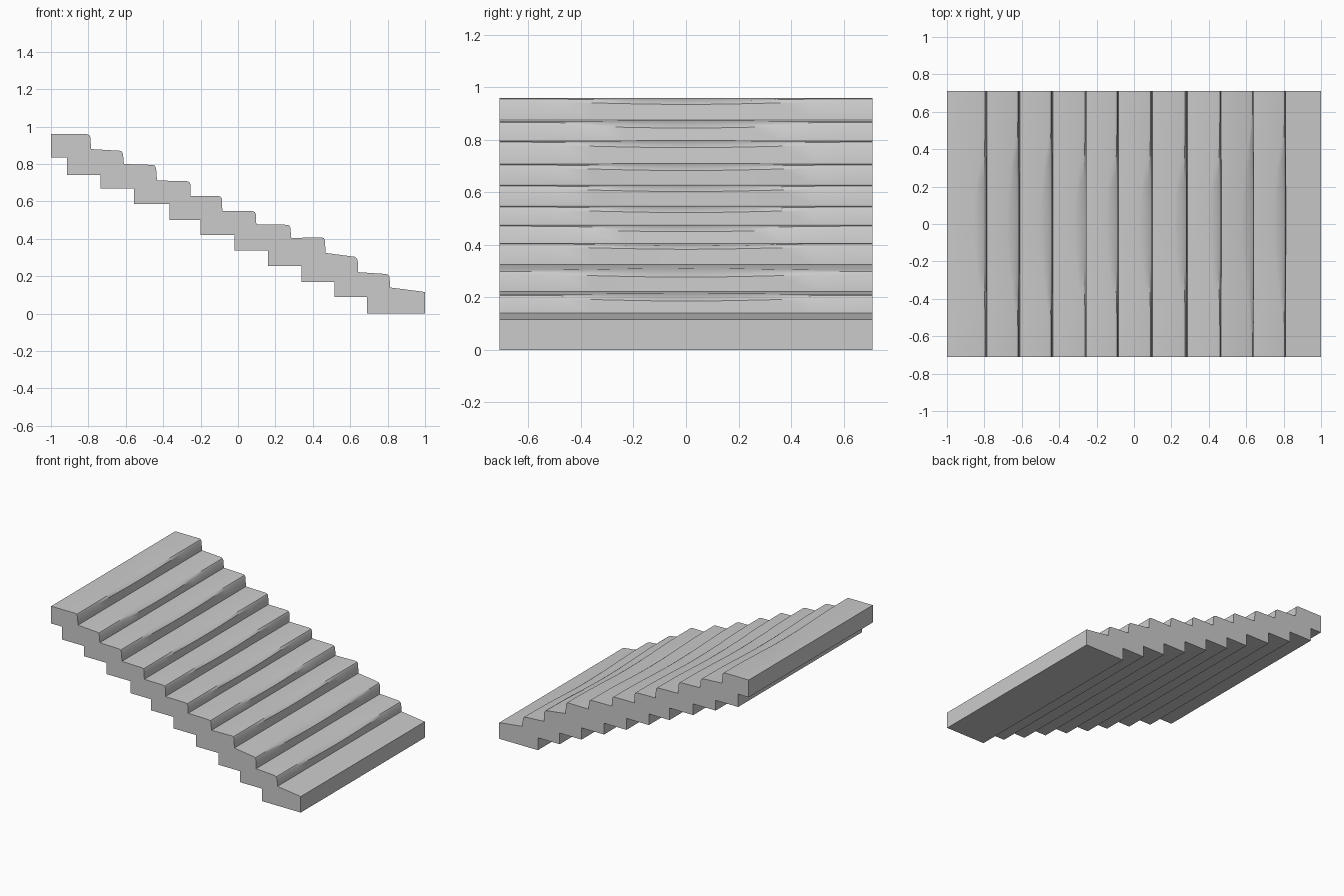
import bpy, bmesh, math

if "Cube" in bpy.data.objects:
    bpy.data.objects.remove(bpy.data.objects["Cube"])

HALF = 0.71
# each tread: back x, back z, nose x, nose z
TREADS = [
    (-1.0, 0.96, -0.79, 0.96), (-0.785, 0.88, -0.615, 0.87), (-0.61, 0.80, -0.438, 0.795),
    (-0.433, 0.712, -0.255, 0.708), (-0.254, 0.63, -0.085, 0.628), (-0.084, 0.55, 0.095, 0.548),
    (0.098, 0.478, 0.28, 0.475), (0.285, 0.405, 0.465, 0.408), (0.468, 0.325, 0.64, 0.302),
    (0.642, 0.222, 0.81, 0.211), (0.814, 0.14, 1.0, 0.116)]
# stepped underside: riser x, soffit z to the right of it
UNDER = [(0.69, 0.0), (0.515, 0.09), (0.34, 0.17), (0.16, 0.255), (-0.02, 0.337),
         (-0.20, 0.42), (-0.365, 0.50), (-0.555, 0.587), (-0.735, 0.668), (-0.915, 0.742),
         (-1.0, 0.835)]


def section(y):
    """Stair outline at depth y; the nosings are worn away towards the middle."""
    wear = math.cos(math.pi / 2 * min(abs(y) / 0.6, 1)) ** 2
    pts = []
    for i, (bx, bz, nx, nz) in enumerate(TREADS):
        pts.append((bx, bz))
        if i == len(TREADS) - 1:
            pts.append((nx, nz))
            continue
        back, drop = 0.018 + 0.05 * wear, 0.016 + 0.009 * wear
        slope = (nz - bz) / (nx - bx)
        pts.append((nx - back, nz - slope * back))
        pts.append((nx - 0.006 - 0.012 * wear, nz - 0.004 - 0.008 * wear))
        pts.append((nx, nz - drop))
    x = 1.0
    for rx, z in UNDER:
        pts += [(x, z), (rx, z)]
        x = rx
    return pts[:-1] + [(-1.0, 0.835)]


# stair flight lofted through sections from front to back
bm = bmesh.new()
ys = [-HALF, -0.6, -0.48, -0.36, -0.24, -0.12, 0, 0.12, 0.24, 0.36, 0.48, 0.6, HALF]
rings = [[bm.verts.new((x, y, z)) for x, z in section(y)] for y in ys]
n = len(rings[0])
for a, b in zip(rings, rings[1:]):
    for i in range(n):
        j = (i + 1) % n
        bm.faces.new((a[i], a[j], b[j], b[i]))
bm.faces.new(rings[0])
bm.faces.new(rings[-1][::-1])
bmesh.ops.recalc_face_normals(bm, faces=bm.faces)
mesh = bpy.data.meshes.new("stair_flight")
bm.to_mesh(mesh)
bm.free()
stairs = bpy.data.objects.new("stair_flight", mesh)
bpy.context.collection.objects.link(stairs)
bpy.context.view_layer.objects.active = stairs
stairs.select_set(True)
bpy.ops.object.shade_smooth_by_angle(angle=math.radians(30))
